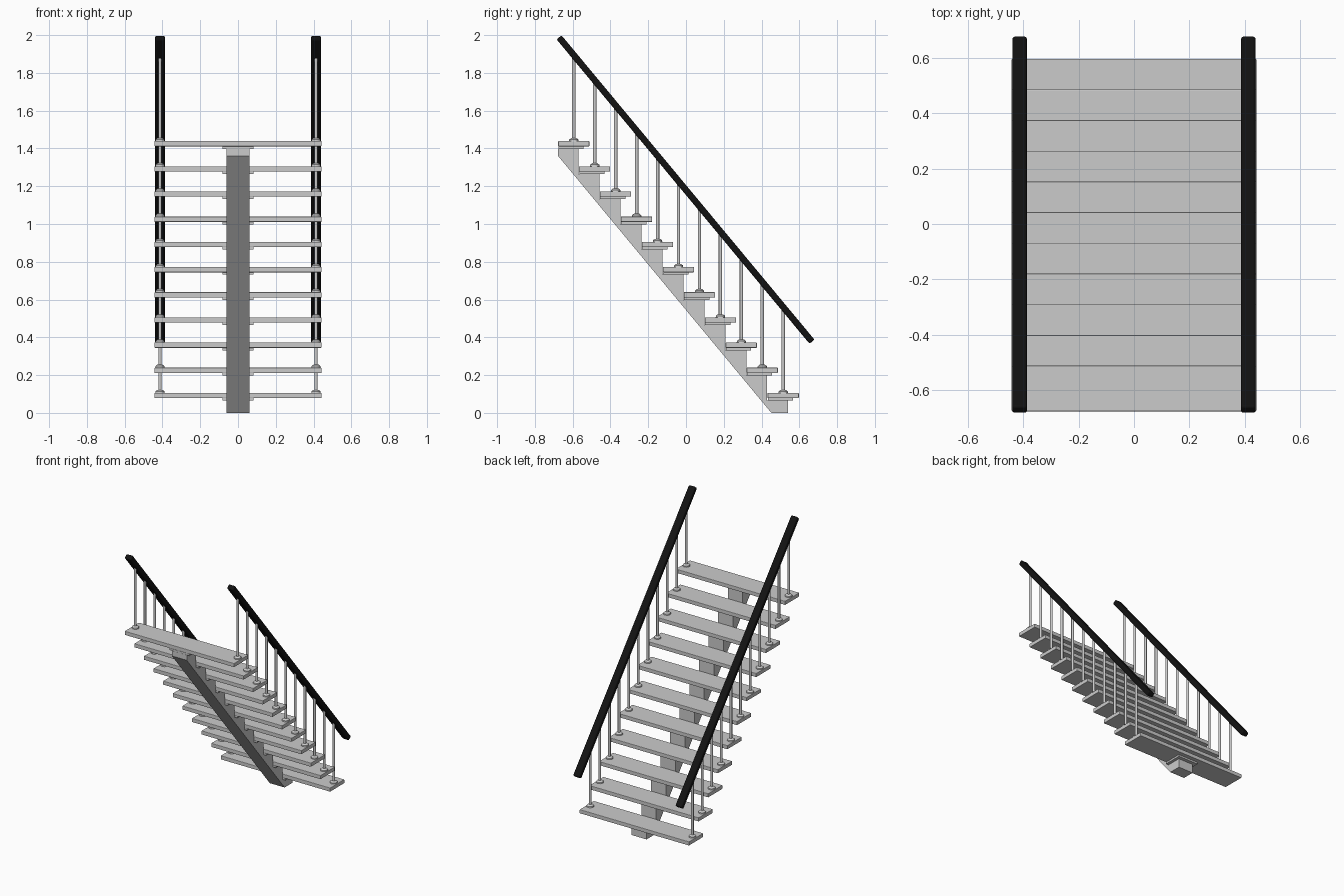
import bpy, bmesh, math
from mathutils import Matrix, Vector

if "Cube" in bpy.data.objects:
    bpy.data.objects.remove(bpy.data.objects["Cube"])

N, DY, DZ = 11, 0.1109, 0.1333      # steps, run and rise
Y0, Z0 = -0.677, 1.439              # back edge and top of the highest tread
T, P = 0.028, 0.013                 # tread and bracket plate thickness
RAIL_A, RAIL_B = Vector((0, -0.672, 1.988)), Vector((0, 0.667, 0.377))

black = bpy.data.materials.new("black")
black.diffuse_color = (0.006, 0.006, 0.006, 1)
black.use_nodes = True
black.node_tree.nodes["Principled BSDF"].inputs["Base Color"].default_value = black.diffuse_color


def finish(name, bm, bevel=0, segments=2, smooth=False):
    bmesh.ops.recalc_face_normals(bm, faces=bm.faces)
    me = bpy.data.meshes.new(name)
    bm.to_mesh(me)
    bm.free()
    ob = bpy.data.objects.new(name, me)
    bpy.context.collection.objects.link(ob)
    if bevel:
        m = ob.modifiers.new("bevel", 'BEVEL')
        m.width, m.segments = bevel, segments
    if smooth:
        bpy.ops.object.select_all(action='DESELECT')
        ob.select_set(True)
        bpy.context.view_layer.objects.active = ob
        bpy.ops.object.shade_smooth_by_angle(angle=math.radians(40))
    return ob


def box(name, lo, hi, bevel=0):
    bm = bmesh.new()
    lo, hi = Vector(lo), Vector(hi)
    mat = Matrix.Translation((lo + hi) / 2) @ Matrix.Diagonal((*(hi - lo), 1))
    bmesh.ops.create_cube(bm, size=1, matrix=mat)
    return finish(name, bm, bevel)


def cone(bm, x, y, z0, z1, r0, r1, seg=16):
    bmesh.ops.create_cone(bm, cap_ends=True, segments=seg, radius1=r0, radius2=r1,
                          depth=z1 - z0, matrix=Matrix.Translation((x, y, (z0 + z1) / 2)))


# Treads and the bracket plates under them
for i in range(N):
    y, z = Y0 + i * DY, Z0 - i * DZ
    box(f"tread_{i + 1}", (-0.442, y, z - T), (0.442, y + 0.165, z), 0.003)
    box(f"bracket_plate_{i + 1}", (-0.082, y + 0.001, z - T - P), (0.082, y + 0.135, z - T))

# Central stringer with stepped top edge
profile = [(0.452, 0), (Y0, 1.36)]
for i in range(N):
    top = Z0 - T - P - i * DZ
    riser = Y0 + 0.109 + i * DY
    profile += [(riser - (DY if i else 0.109), top), (riser, top)]
profile.append((profile[-1][0], 0))
bm = bmesh.new()
face = bm.faces.new([bm.verts.new((-0.06, y, z)) for y, z in profile])
ext = bmesh.ops.extrude_face_region(bm, geom=[face])
bmesh.ops.translate(bm, vec=(0.12, 0, 0),
                    verts=[v for v in ext["geom"] if isinstance(v, bmesh.types.BMVert)])
finish("stringer", bm)

# Balusters with foot flanges, and a sloped handrail on each side
for side, s in (("left", -1), ("right", 1)):
    x = 0.413 * s
    posts, feet = bmesh.new(), bmesh.new()
    for i in range(N):
        y, z = Y0 + 0.083 + i * DY, Z0 - i * DZ
        t = (y - RAIL_A.y) / (RAIL_B.y - RAIL_A.y)
        cone(posts, x, y, z, RAIL_A.lerp(RAIL_B, t).z, 0.009, 0.009)
        cone(feet, x, y, z, z + 0.008, 0.025, 0.024)
        cone(feet, x, y, z + 0.008, z + 0.016, 0.024, 0.014)
    finish(f"{side}_balusters", posts, smooth=True)
    finish(f"{side}_baluster_feet", feet, smooth=True)

    d = RAIL_B - RAIL_A
    bm = bmesh.new()
    bmesh.ops.create_cube(bm, size=1, matrix=Matrix.Diagonal((0.052, d.length, 0.034, 1)))
    rail = finish(f"{side}_handrail", bm, 0.008, 3, True)
    rail.location = (RAIL_A + RAIL_B) / 2 + Vector((x, 0, 0))
    rail.rotation_euler.x = math.atan2(d.z, d.y)
    rail.data.materials.append(black)
